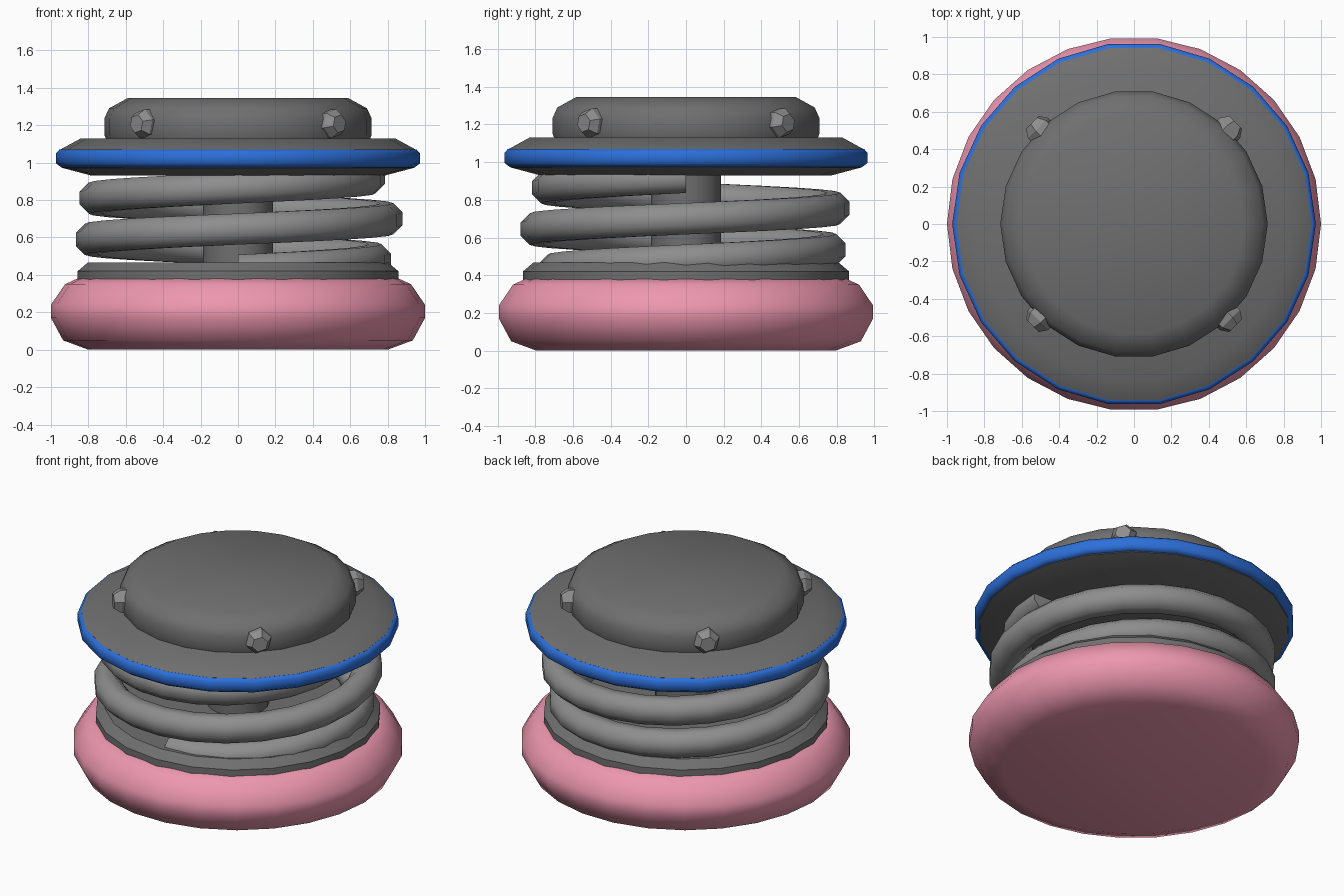
import bpy, bmesh, math
from mathutils import Vector

if "Cube" in bpy.data.objects:
    bpy.data.objects.remove(bpy.data.objects["Cube"])


def material(name, rgb):
    m = bpy.data.materials.new(name)
    m.diffuse_color = (*rgb, 1)
    m.use_nodes = True
    m.node_tree.nodes["Principled BSDF"].inputs["Base Color"].default_value = m.diffuse_color
    return m


def finish(name, bm, mat=None, angle=None):
    bmesh.ops.recalc_face_normals(bm, faces=bm.faces)
    me = bpy.data.meshes.new(name)
    bm.to_mesh(me)
    bm.free()
    ob = bpy.data.objects.new(name, me)
    bpy.context.collection.objects.link(ob)
    if mat:
        me.materials.append(mat)
    if angle:
        bpy.ops.object.select_all(action='DESELECT')
        ob.select_set(True)
        bpy.context.view_layer.objects.active = ob
        bpy.ops.object.shade_smooth_by_angle(angle=math.radians(angle))
    return ob


def skin(bm, rings, closed=False):
    """Bridge vertex rings; cap the ends unless the loop is closed."""
    rows = [[bm.verts.new(p) for p in r] for r in rings]
    n = len(rows[0])
    pairs = list(zip(rows, rows[1:])) + ([(rows[-1], rows[0])] if closed else [])
    for a, b in pairs:
        for i in range(n):
            j = (i + 1) % n
            bm.faces.new((a[i], a[j], b[j], b[i]))
    if not closed:
        bm.faces.new(rows[0])
        bm.faces.new(rows[-1])


def lathe(name, profile, sides, mat=None, phase=0.0, closed=False, angle=50):
    bm = bmesh.new()
    step = 2 * math.pi / sides
    skin(bm, [[(r * math.cos(phase + i * step), r * math.sin(phase + i * step), z)
               for i in range(sides)] for r, z in profile], closed)
    return finish(name, bm, mat, angle)


pink = material("pink", (0.85, 0.31, 0.43))
blue = material("blue", (0.025, 0.16, 0.70))
dark = material("dark_grey", (0.16, 0.16, 0.16))
steel = material("steel_grey", (0.27, 0.27, 0.27))

# Padded base and the collar above it
lathe("base_pad", [(0.80, 0), (0.935, 0.05), (1.0, 0.17), (1.0, 0.24),
                   (0.925, 0.35), (0.86, 0.38)], 26, pink, angle=60)
lathe("lower_collar", [(0.866, 0.375), (0.866, 0.42), (0.81, 0.467)], 22, dark,
      phase=math.pi / 2, angle=30)

# Centre rod
lathe("centre_rod", [(0.187, 0.42), (0.187, 0.97)], 22, dark)

# Upper plate with blue rim
lathe("upper_plate", [(0.78, 0.93), (0.94, 0.972), (0.95, 1.0), (0.95, 1.07),
                      (0.84, 1.13)], 22, dark, angle=30)
lathe("blue_rim", [(0.90, 0.985), (0.945, 0.975), (0.972, 0.995), (0.972, 1.05),
                   (0.955, 1.07), (0.90, 1.065)], 22, blue, closed=True, angle=80)

# Top cap
lathe("top_cap", [(0.70, 1.11), (0.715, 1.15), (0.715, 1.235), (0.69, 1.29),
                  (0.59, 1.345)], 22, dark)

# Spring: octagonal wire, slightly wider in the middle
bm = bmesh.new()
steps, turns, wire = 54, 2.25, 0.09
rings = []
for s in range(steps + 1):
    t = s / steps
    a = -math.pi / 2 + t * turns * 2 * math.pi
    radius = 0.702 + 0.095 * math.sin(math.pi * t)
    z = 0.425 + 0.22 * turns * t
    ring = []
    for k in range(8):
        b = (k + 0.5) * math.pi / 4
        r = radius + wire * math.cos(b)
        ring.append((r * math.cos(a), r * math.sin(a), z + wire * math.sin(b)))
    rings.append(ring)
skin(bm, rings)
finish("spring", bm, steel, angle=50)

# Four faceted bolts on the diagonals of the cap
for q in range(4):
    a = math.pi / 4 + q * math.pi / 2
    out = Vector((math.cos(a), math.sin(a), 0))
    side = Vector((-out.y, out.x, 0))
    bm = bmesh.new()
    skin(bm, [[out * d + side * (r * math.sin(k * math.pi / 3 + 0.25))
               + Vector((0, 0, 1.208 + r * math.cos(k * math.pi / 3 + 0.25)))
               for k in range(6)]
              for d, r in ((0.65, 0.08), (0.725, 0.08), (0.768, 0.05))])
    finish("bolt_%d" % (q + 1), bm, steel)
